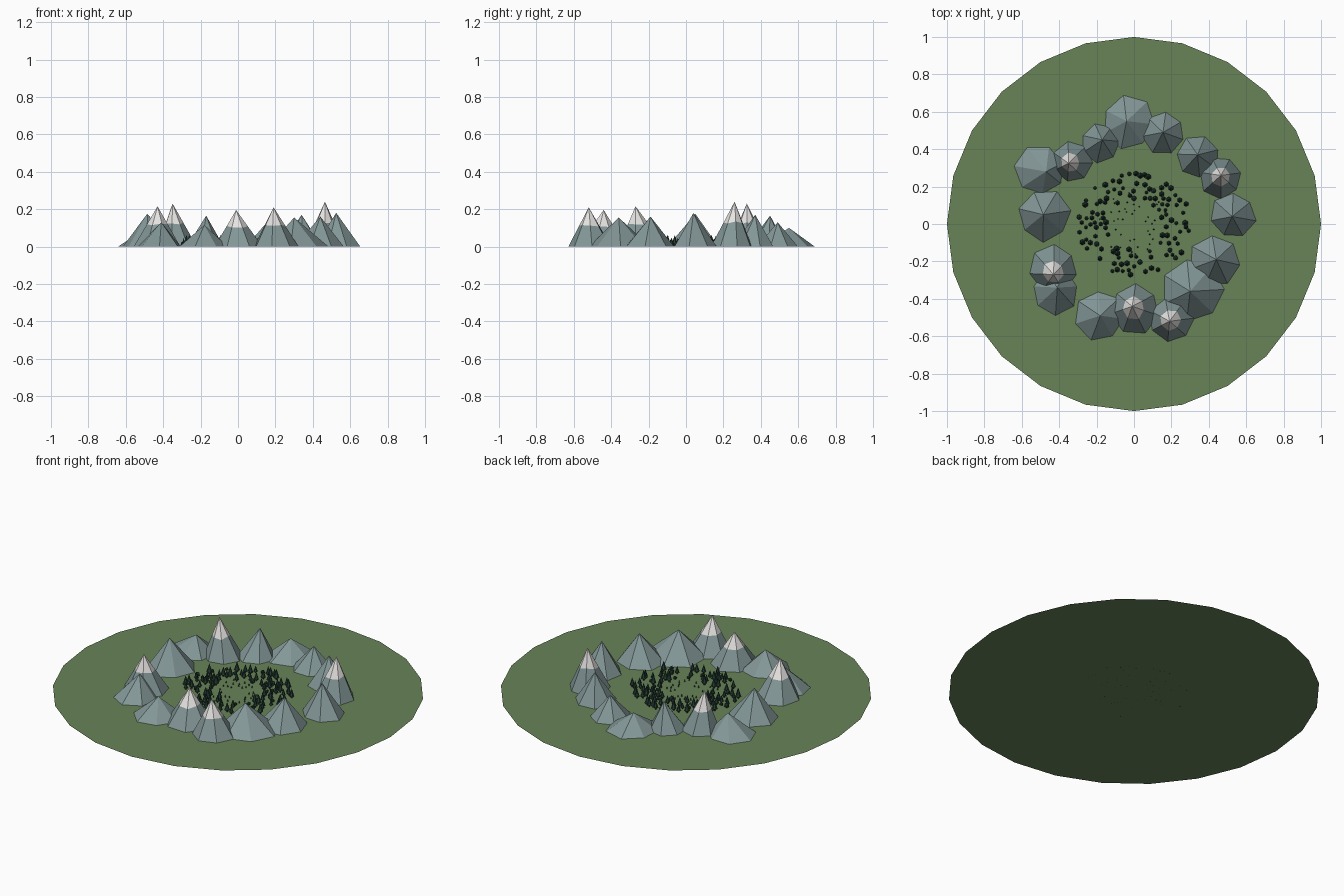
import bpy, bmesh, math, random
from mathutils import Matrix, Vector

random.seed(7)
old = bpy.data.objects.get("Cube")
if old:
    bpy.data.objects.remove(old, do_unlink=True)


def material(name, colour):
    mat = bpy.data.materials.new(name)
    mat.use_nodes = True
    rgba = (*colour, 1)
    mat.diffuse_color = rgba
    mat.node_tree.nodes["Principled BSDF"].inputs["Base Color"].default_value = rgba
    return mat


grass = material("grass green", (0.14, 0.23, 0.095))
rock = material("rock grey", (0.23, 0.31, 0.31))
snow = material("snow white", (0.82, 0.80, 0.78))
needles = material("needle green", (0.018, 0.05, 0.035))
bark = material("bark brown", (0.05, 0.03, 0.02))


def finish(name, bm, *mats):
    mesh = bpy.data.meshes.new(name)
    bm.to_mesh(mesh)
    bm.free()
    for mat in mats:
        mesh.materials.append(mat)
    obj = bpy.data.objects.new(name, mesh)
    bpy.context.collection.objects.link(obj)
    return obj


# Flat meadow disc
bm = bmesh.new()
bmesh.ops.create_circle(bm, cap_ends=True, segments=24, radius=1)
finish("meadow", bm, grass)


def mountain(name, base, apex, radius, height, turn, snowy):
    """Seven-sided peak with a shoulder ring and an optional snow cap."""
    bm = bmesh.new()
    sides, shoulder = 7, 0.54
    base, apex = Vector((*base, 0)), Vector((*apex, height))
    foot, ring = [], []
    for i in range(sides):
        a = math.radians(turn) + math.tau * i / sides
        reach = radius * random.uniform(0.94, 1.08)
        edge = base + Vector((math.cos(a), math.sin(a), 0)) * reach
        foot.append(bm.verts.new(edge))
        ring.append(bm.verts.new(edge.lerp(apex, shoulder * random.uniform(0.94, 1.06))))
    tip = bm.verts.new(apex)
    for i in range(sides):
        j = (i + 1) % sides
        bm.faces.new((foot[i], foot[j], ring[j], ring[i]))
        cap = bm.faces.new((ring[i], ring[j], tip))
        cap.material_index = int(snowy)
    finish(name, bm, rock, snow)


# Mountain ring: base centre, peak position, radius, height, turn
snowy_peaks = [
    ((-.33, .33), (-.35, .325), .11, .23, 50),
    ((.465, .25), (.465, .26), .11, .24, 64),
    ((.2, -.51), (.19, -.52), .12, .21, -48),
    ((.005, -.455), (-.01, -.44), .13, .195, 88),
    ((-.43, -.24), (-.43, -.27), .125, .215, 37),
]
bare_peaks = [
    ((-.5, .29), (-.47, .28), .135, .11, 69),
    ((-.18, .435), (-.17, .45), .105, .165, 55),
    ((-.03, .54), (-.04, .55), .14, .1, 100),
    ((.16, .485), (.155, .49), .112, .13, 85),
    ((.34, .36), (.34, .37), .117, .17, 70),
    ((.53, .045), (.525, .04), .12, .18, 90),
    ((.43, -.2), (.44, -.19), .135, .16, -8),
    ((.32, -.35), (.3, -.36), .165, .155, 103),
    ((-.18, -.49), (-.18, -.49), .13, .115, 95),
    ((-.42, -.36), (-.41, -.34), .122, .13, -90),
    ((-.48, .045), (-.485, .05), .135, .175, 62),
]
for n, peak in enumerate(snowy_peaks, 1):
    mountain(f"snowy_mountain_{n}", *peak, True)
for n, peak in enumerate(bare_peaks, 1):
    mountain(f"bare_mountain_{n}", *peak, False)


def cone(bm, x, y, z, r1, r2, depth, index=0):
    made = bmesh.ops.create_cone(
        bm, cap_ends=True, segments=6, radius1=r1, radius2=r2, depth=depth,
        matrix=Matrix.Translation((x, y, z + depth / 2)))
    for face in {f for v in made["verts"] for f in v.link_faces}:
        face.material_index = index


def scatter(count, inner, outer, gap):
    """Random spots in a ring, kept apart from each other."""
    spots = []
    while len(spots) < count:
        a = random.uniform(0, math.tau)
        r = random.uniform(inner, outer)
        p = Vector((r * math.cos(a), r * math.sin(a) * 0.9))
        if all((p - q).length > gap for q in spots):
            spots.append(p)
    return spots


# Pine trees in the valley, with shrubs between them
trees, shrubs = bmesh.new(), bmesh.new()
for n, (x, y) in enumerate(scatter(115, 0.15, 0.305, 0.022)):
    s = random.uniform(0.75, 1.2)
    if n % 5:
        cone(trees, x, y, 0, 0.004 * s, 0.004 * s, 0.014 * s, 1)
        cone(trees, x, y, 0.011 * s, 0.0135 * s, 0, 0.042 * s)
    else:
        bmesh.ops.create_icosphere(
            shrubs, subdivisions=1, radius=0.013 * s,
            matrix=Matrix.Translation((x, y, 0.012 * s)))
finish("pine_trees", trees, needles, bark)
finish("shrubs", shrubs, needles)

# Tiny saplings towards the clearing
saplings = bmesh.new()
for x, y in scatter(45, 0.06, 0.19, 0.015):
    cone(saplings, x, y, 0, 0.004, 0, 0.012)
finish("saplings", saplings, needles)
